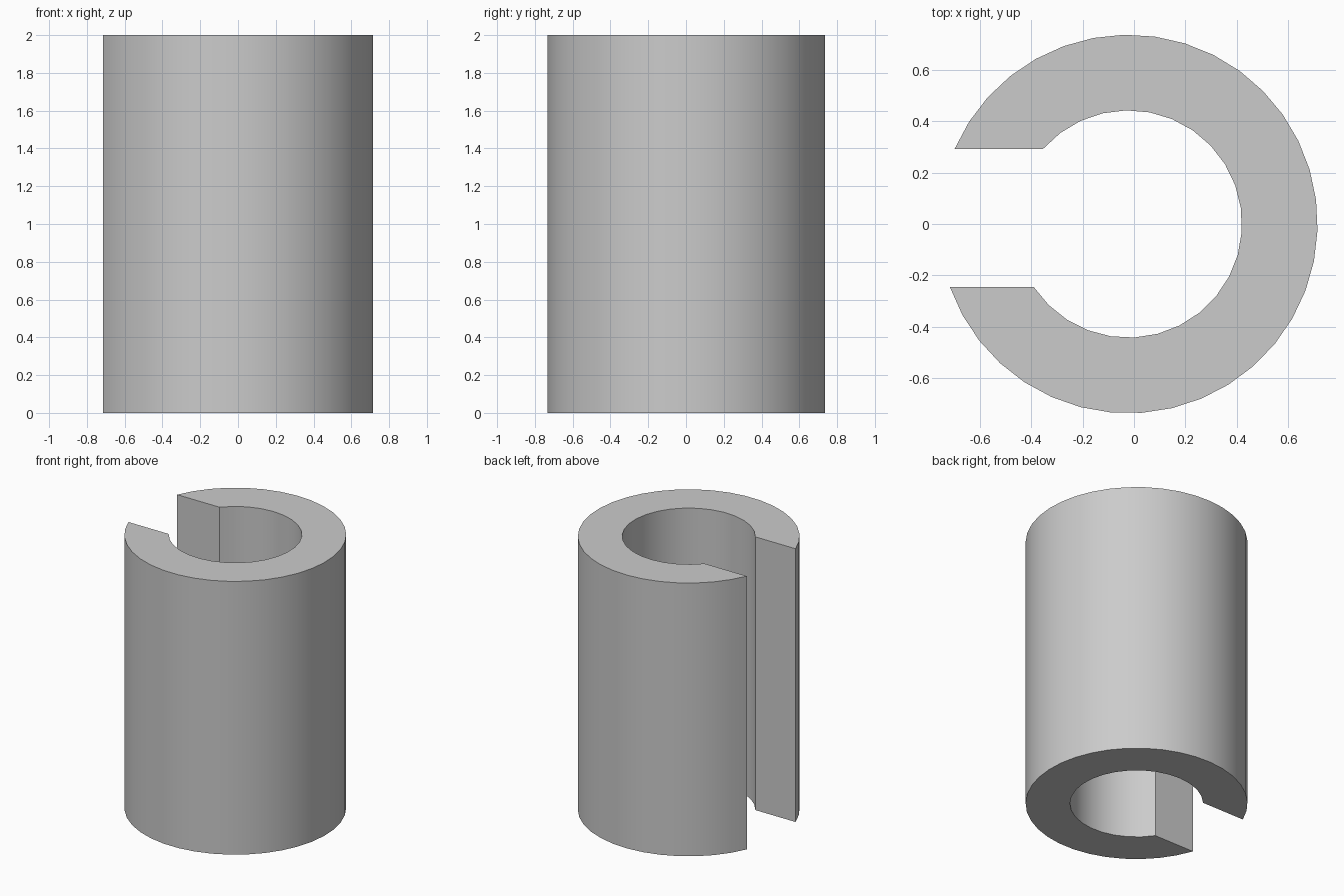
import bpy, bmesh
from math import asin, pi, sin, cos, radians

cube = bpy.data.objects.get("Cube")
if cube:
    bpy.data.objects.remove(cube, do_unlink=True)

HEIGHT = 2.0
CENTRE_X = -0.022
OUTER, INNER = 0.736, 0.442
SLOT_LOW, SLOT_HIGH = -0.245, 0.292


def arc(radius, steps):
    """Points around the ring from the lower slot edge to the upper one."""
    start = -pi - asin(SLOT_LOW / radius)
    end = pi - asin(SLOT_HIGH / radius)
    angles = [start + (end - start) * i / steps for i in range(steps + 1)]
    return [(CENTRE_X + radius * cos(a), radius * sin(a), 0) for a in angles]


# Plain grey finish
grey = bpy.data.materials.new("light_grey")
grey.use_nodes = True
colour = (0.6, 0.6, 0.6, 1)
grey.diffuse_color = colour
grey.node_tree.nodes["Principled BSDF"].inputs["Base Color"].default_value = colour

# Slotted sleeve: C-shaped section extruded upward
bm = bmesh.new()
outline = arc(OUTER, 34) + arc(INNER, 24)[::-1]
section = bm.faces.new([bm.verts.new(p) for p in outline])
top = bmesh.ops.extrude_face_region(bm, geom=[section], use_keep_orig=True)
bmesh.ops.translate(bm, vec=(0, 0, HEIGHT),
                    verts=[v for v in top["geom"] if isinstance(v, bmesh.types.BMVert)])
bmesh.ops.recalc_face_normals(bm, faces=bm.faces)
mesh = bpy.data.meshes.new("slotted_sleeve")
bm.to_mesh(mesh)
bm.free()
mesh.materials.append(grey)

sleeve = bpy.data.objects.new("slotted_sleeve", mesh)
bpy.context.collection.objects.link(sleeve)
bpy.ops.object.select_all(action="DESELECT")
sleeve.select_set(True)
bpy.context.view_layer.objects.active = sleeve
bpy.ops.object.shade_smooth_by_angle(angle=radians(30))
